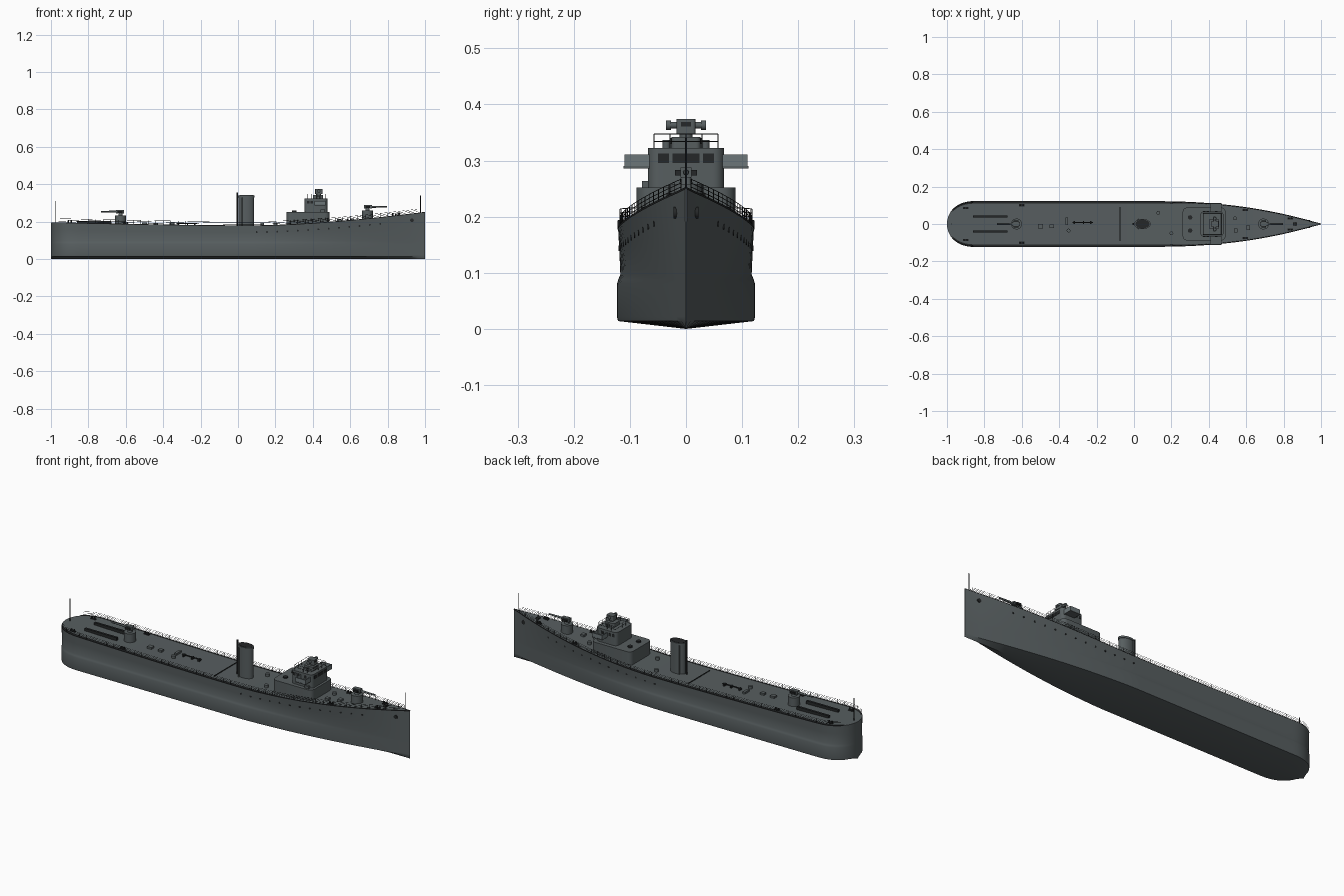
import bpy, bmesh, math
from mathutils import Matrix, Vector

old = bpy.data.objects.get("Cube")
if old:
    bpy.data.objects.remove(old, do_unlink=True)


def material(name, rgb):
    m = bpy.data.materials.new(name)
    m.use_nodes = True
    m.diffuse_color = (*rgb, 1)
    m.node_tree.nodes["Principled BSDF"].inputs["Base Color"].default_value = (*rgb, 1)
    return m


GRAY = material("ship gray", (0.095, 0.112, 0.116))
PALE = material("pale gray", (0.15, 0.18, 0.19))
DARK = material("dark fittings", (0.018, 0.02, 0.021))


def finish(name, bm, mat):
    bmesh.ops.recalc_face_normals(bm, faces=bm.faces)
    me = bpy.data.meshes.new(name)
    bm.to_mesh(me)
    bm.free()
    me.materials.append(mat)
    ob = bpy.data.objects.new(name, me)
    bpy.context.collection.objects.link(ob)
    return ob


def box(name, x, y, z, mat=GRAY, corner=0):
    """Box from (min, max) ranges, with optional rounded vertical corners."""
    bm = bmesh.new()
    lo, hi = Vector((x[0], y[0], z[0])), Vector((x[1], y[1], z[1]))
    bmesh.ops.create_cube(bm, size=1, matrix=Matrix.Translation((lo + hi) / 2) @ Matrix.Diagonal((*(hi - lo), 1)))
    if corner:
        upright = [e for e in bm.edges if abs(e.verts[0].co.z - e.verts[1].co.z) > 1e-5]
        bmesh.ops.bevel(bm, geom=upright, offset=corner, segments=5, profile=0.5, affect="EDGES")
    return finish(name, bm, mat)


def rod(name, a, b, r, mat=GRAY, r2=None, sides=20, squash=1):
    """Cylinder or cone between two points; squash narrows it across y."""
    a, b = Vector(a), Vector(b)
    bm = bmesh.new()
    turn = (b - a).to_track_quat("Z", "Y").to_matrix().to_4x4()
    bmesh.ops.create_cone(bm, cap_ends=True, segments=sides, radius1=r, radius2=r if r2 is None else r2,
                          depth=(b - a).length,
                          matrix=Matrix.Translation((a + b) / 2) @ Matrix.Diagonal((1, squash, 1, 1)) @ turn)
    return finish(name, bm, mat)


def wires(name, paths, r, mat=DARK):
    cu = bpy.data.curves.new(name, "CURVE")
    cu.dimensions = "3D"
    cu.bevel_depth, cu.bevel_resolution = r, 0
    for path in paths:
        sp = cu.splines.new("POLY")
        sp.points.add(len(path) - 1)
        for p, co in zip(sp.points, path):
            p.co = (*co, 1)
    cu.materials.append(mat)
    ob = bpy.data.objects.new(name, cu)
    bpy.context.collection.objects.link(ob)


# Hull form: deck half width, sheer line and topside shape
def bow(x):
    return max(0, (x - 0.1) / 0.9)


def width(x):
    s = min(1, (x + 1) / 0.16)
    stern = math.sqrt(max(0, 1 - (1 - s) ** 2.5))
    return max(0.0015, 0.121 * stern * (1 - bow(x) ** 2.25))


def deck(x):
    return 0.178 + 0.072 * bow(x) ** 1.6 + 0.017 * max(0, -x) ** 1.5


def section(x):
    w, t, d = width(x), bow(x), deck(x)
    bulge, neck = w * (1.017 - 0.3 * t), w * (0.967 - 0.22 * t)
    return [(0, 0), (bulge * 0.985, 0.014), (bulge, 0.022), (bulge, 0.08), (bulge * 0.6 + neck * 0.4, 0.088),
            (neck, 0.097), (neck * 0.5 + w * 0.5, 0.55 * d + 0.045), (w, d)]


def side(x, z):
    pts = section(x)
    for (y0, z0), (y1, z1) in zip(pts, pts[1:]):
        if z0 <= z <= z1:
            return y0 + (y1 - y0) * (z - z0) / (z1 - z0)
    return pts[-1][0]


stations = [-1 + 0.16 * (i / 14) ** 2 for i in range(14)] + [-0.84 + 1.84 * i / 46 for i in range(47)]

bm = bmesh.new()
rings = []
for x in stations:
    half = section(x)
    ring = [(y, z) for y, z in half] + [(-y, z) for y, z in reversed(half[1:])]
    rings.append([bm.verts.new((x, y, z)) for y, z in ring])
for r0, r1 in zip(rings, rings[1:]):
    for i in range(len(r0)):
        j = (i + 1) % len(r0)
        bm.faces.new((r0[i], r1[i], r1[j], r0[j]))
bm.faces.new(rings[0])
bm.faces.new(rings[-1])
finish("hull", bm, GRAY)

# Dark waterway strips along the deck edges
for s, label in ((1, "left"), (-1, "right")):
    bm = bmesh.new()
    prev = None
    for x in stations[6:]:
        w = width(x)
        band = min(w, 0.004 + 0.008 * min(1, max(0, (0.4 - x) / 0.2)))
        row = [bm.verts.new((x, s * y, deck(x) + dz)) for y, dz in
               ((w + 0.001, -0.002), (w + 0.001, 0.002), (w - band, 0.002))]
        if prev:
            for k in range(2):
                bm.faces.new((prev[k], row[k], row[k + 1], prev[k + 1]))
        prev = row
    finish("waterway_" + label, bm, DARK)

# Deck railings
paths = []
spots = [-0.96 + 1.92 * i / 48 for i in range(49)]
for s in (1, -1):
    def at(x, h):
        return (x, s * max(0, width(x) - 0.003), deck(x) + h)
    paths += [[at(x, h) for x in spots] for h in (0.008, 0.015, 0.022)]
    paths += [[at(x, 0), at(x, 0.022)] for x in spots]
wires("deck_railing", paths, 0.0007)

# Portholes, hawse pipes and bollards on both sides
for s in (1, -1):
    for i in range(13):
        x = 0.1 + 0.055 * i
        z = deck(x) - 0.034
        y = side(x, z)
        rod("porthole", (x, s * (y - 0.004), z), (x, s * (y + 0.001), z), 0.005, DARK, sides=12)
    y = side(0.93, 0.207)
    rod("hawse_pipe", (0.93, s * (y - 0.006), 0.207), (0.93, s * (y + 0.003), 0.207), 0.01, DARK)
    for x, y in ((-0.6, 0.1), (0.595, 0.075), (0.835, 0.03), (-0.9, 0.085)):
        z = deck(x)
        box("bollard_base", (x - 0.014, x + 0.014), (s * y - 0.006, s * y + 0.006), (z - 0.003, z + 0.003), DARK)
        for dx in (-0.008, 0.008):
            rod("bollard", (x + dx, s * y, z), (x + dx, s * y, z + 0.012), 0.0045, DARK, sides=12)
    box("stern_rack", (-0.86, -0.675), (s * 0.04 - 0.006, s * 0.04 + 0.006), (0.184, 0.204), DARK)

# Deck fittings: hatches, lockers, davit and vents
for x, y, w, l in ((-0.5, -0.012, 0.013, 0.012), (-0.44, -0.012, 0.011, 0.01), (0.545, -0.035, 0.01, 0.01),
                   (0.61, -0.02, 0.01, 0.012), (-0.36, 0.015, 0.007, 0.02)):
    box("deck_hatch", (x - w, x + w), (y - l, y + l), (deck(x) - 0.005, deck(x) + 0.01), corner=0.002)
for x, y in ((-0.35, -0.035), (0.2, -0.05), (0.54, 0.03), (0.13, 0.06)):
    rod("vent", (x, y, deck(x) - 0.004), (x, y, deck(x) + 0.014), 0.01)
rod("boom", (-0.33, 0.008, 0.19), (-0.22, 0.008, 0.19), 0.003, DARK)
for x in (-0.32, -0.27, -0.23):
    box("boom_rest", (x - 0.004, x + 0.004), (0, 0.016), (0.175, 0.192), DARK)
rod("deck_pipe", (-0.075, -0.09, 0.181), (-0.075, 0.09, 0.181), 0.0025, DARK, sides=8)
rod("winch", (0.86, -0.008, 0.241), (0.86, 0.008, 0.241), 0.008, DARK)


# Gun on a round platform, dir = firing direction along x
def gun(name, x, z0, z1, d):
    rod(name + "_platform", (x, 0, z0), (x, 0, z1), 0.029, sides=32)
    rod(name + "_pedestal", (x, 0, z1), (x, 0, z1 + 0.016), 0.012, r2=0.008)
    z = z1 + 0.021
    box(name + "_breech", sorted((x - d * 0.018, x + d * 0.025)), (-0.01, 0.01), (z - 0.009, z + 0.009))
    rod(name + "_barrel", (x, 0, z), (x + d * 0.105, 0, z), 0.006, r2=0.004)
    for s in (1, -1):
        box(name + "_sight", sorted((x - d * 0.01, x + d * 0.015)), sorted((s * 0.01, s * 0.02)), (z - 0.006, z + 0.004), DARK)


gun("aft_gun", -0.628, 0.18, 0.232, -1)
gun("fore_gun", 0.692, 0.2, 0.258, 1)

# Funnel with open dark top and steam pipes
rod("funnel", (0.045, 0, 0.17), (0.045, 0, 0.336), 0.041, sides=40, squash=0.62)
rod("funnel_rim", (0.045, 0, 0.33), (0.045, 0, 0.34), 0.044, sides=40, squash=0.62)
rod("funnel_mouth", (0.045, 0, 0.336), (0.045, 0, 0.3415), 0.038, DARK, sides=40, squash=0.62)
rod("steam_pipe", (-0.004, 0, 0.17), (-0.004, 0, 0.355), 0.005, DARK, sides=10)
for s in (1, -1):
    rod("side_pipe", (0.022, s * 0.025, 0.17), (0.022, s * 0.025, 0.33), 0.0035, sides=10)

# Deckhouse and bridge
box("deckhouse", (0.26, 0.49), (-0.088, 0.088), (0.17, 0.252), corner=0.025)
box("bridge", (0.355, 0.478), (-0.068, 0.068), (0.25, 0.322), corner=0.02)
box("roof_locker", (0.44, 0.465), (-0.078, -0.064), (0.25, 0.264))
for y in (-0.035, 0.035):
    rod("roof_vent", (0.3, y, 0.25), (0.3, y, 0.258), 0.012, DARK)
for y, h in ((-0.04, 0.01), (-0.013, 0.011), (0.013, 0.011), (0.04, 0.01)):
    box("bridge_window", (0.47, 0.4795), (y - h, y + h), (0.296, 0.313), DARK)
for s in (1, -1):
    box("wing_floor", (0.41, 0.468), sorted((s * 0.06, s * 0.111)), (0.286, 0.29))
    for x in (0.41, 0.465):
        box("wing_screen", (x, x + 0.003), sorted((s * 0.06, s * 0.109)), (0.288, 0.311), PALE)
    box("wing_end", (0.41, 0.468), sorted((s * 0.107, s * 0.11)), (0.288, 0.311), PALE)
    for x in (0.375, 0.395, 0.44):
        box("side_window", (x - 0.007, x + 0.007), sorted((s * 0.06, s * 0.069)), (0.296, 0.311), DARK)

# Upper bridge: railing, plinth and range finder
corners = [(0.37, -0.057), (0.467, -0.057), (0.467, 0.057), (0.37, 0.057), (0.37, -0.057)]
paths = [[(x, y, z) for x, y in corners] for z in (0.334, 0.347)]
for (x0, y0), (x1, y1) in zip(corners, corners[1:]):
    for k in range(4):
        x, y = x0 + (x1 - x0) * k / 4, y0 + (y1 - y0) * k / 4
        paths.append([(x, y, 0.32), (x, y, 0.347)])
wires("bridge_railing", paths, 0.0009)
box("upper_plinth", (0.4, 0.455), (-0.026, 0.026), (0.32, 0.342), corner=0.008)
for s in (1, -1):
    rod("lookout_stand", (0.43, s * 0.035, 0.32), (0.43, s * 0.035, 0.337), 0.007)
rod("director_post", (0.432, 0, 0.34), (0.432, 0, 0.352), 0.012)
box("director", (0.413, 0.452), (-0.017, 0.017), (0.348, 0.374), corner=0.005)
box("director_slit", (0.451, 0.4525), (-0.009, 0.009), (0.361, 0.369), DARK)
rod("range_finder", (0.432, -0.034, 0.363), (0.432, 0.034, 0.363), 0.006)
for s in (1, -1):
    rod("range_finder_end", (0.432, s * 0.027, 0.363), (0.432, s * 0.036, 0.363), 0.0085)

# Flagstaffs
rod("stern_staff", (-0.977, 0, 0.19), (-0.977, 0, 0.31), 0.0022, DARK, sides=8)
rod("bow_staff", (0.975, 0, 0.24), (0.975, 0, 0.34), 0.0022, DARK, sides=8)

# Smooth curved surfaces, keep edges sharp
bpy.ops.object.select_all(action="DESELECT")
for ob in bpy.context.collection.objects:
    if ob.type == "MESH" and ob.data.materials and ob.data.materials[0] in (GRAY, PALE, DARK):
        ob.select_set(True)
        bpy.context.view_layer.objects.active = ob
bpy.ops.object.shade_smooth_by_angle(angle=math.radians(35))
